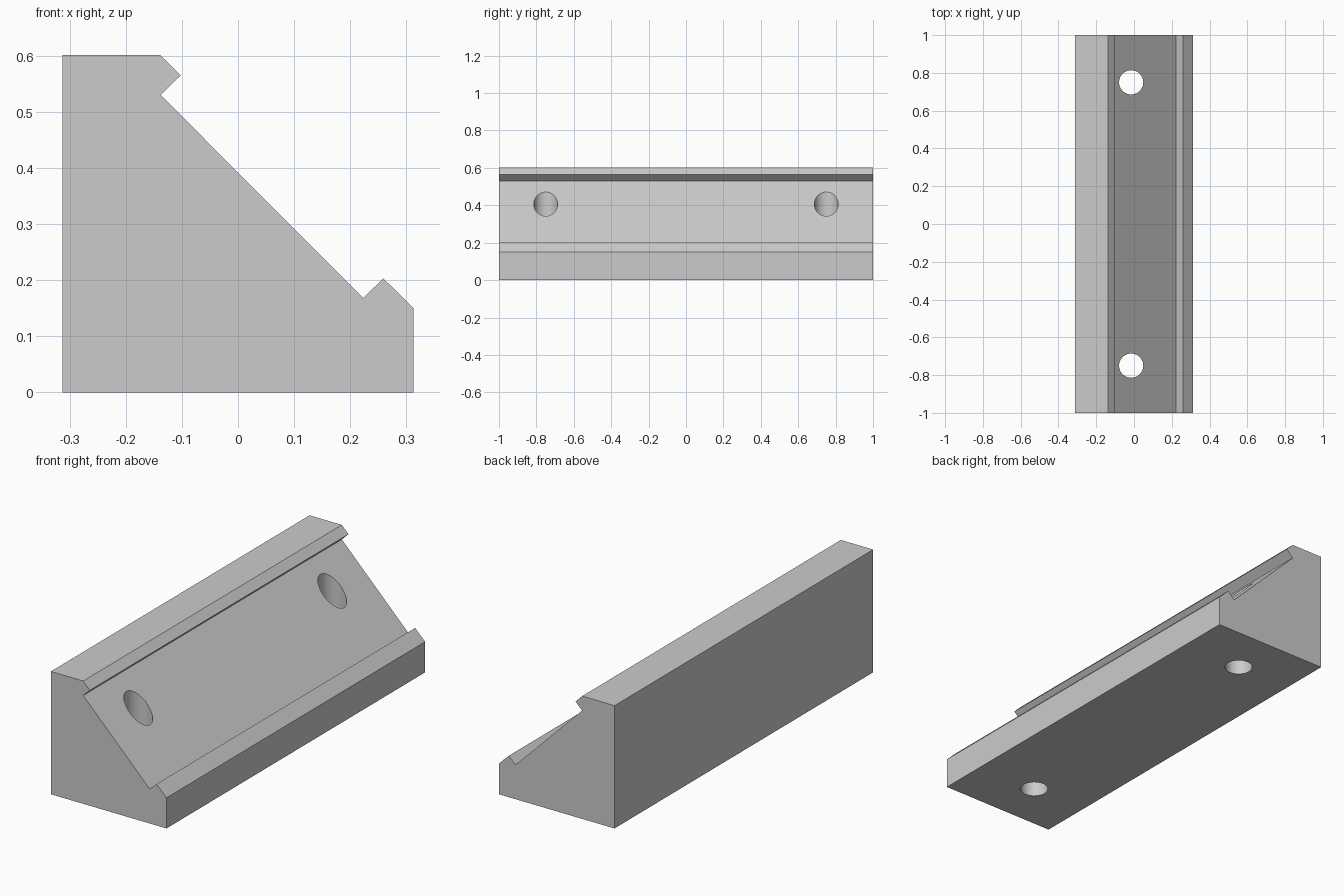
import bpy
import bmesh

cube = bpy.data.objects.get("Cube")
if cube:
    bpy.data.objects.remove(cube, do_unlink=True)

# Single grey material
grey = bpy.data.materials.new("light_grey")
grey.use_nodes = True
colour = (0.6, 0.6, 0.6, 1.0)
grey.diffuse_color = colour
grey.node_tree.nodes["Principled BSDF"].inputs["Base Color"].default_value = colour

HALF_LENGTH = 1.0
HOLE_X, HOLE_Y, HOLE_RADIUS = -0.015, 0.75, 0.064

# Cross-section in x, z: sloped seat between an upper hook and a lower lip
profile = [
    (-0.313, 0), (0.313, 0), (0.313, 0.15),
    (0.259, 0.203), (0.223, 0.168),
    (-0.138, 0.53), (-0.102, 0.565), (-0.138, 0.601),
    (-0.313, 0.601),
]


def extrude_profile(name, points):
    """Sweep an x, z outline along the full length in y."""
    bm = bmesh.new()
    face = bm.faces.new([bm.verts.new((x, -HALF_LENGTH, z)) for x, z in points])
    swept = bmesh.ops.extrude_face_region(bm, geom=[face], use_keep_orig=True)
    verts = [g for g in swept["geom"] if isinstance(g, bmesh.types.BMVert)]
    bmesh.ops.translate(bm, verts=verts, vec=(0, 2 * HALF_LENGTH, 0))
    bmesh.ops.recalc_face_normals(bm, faces=bm.faces)
    mesh = bpy.data.meshes.new(name)
    bm.to_mesh(mesh)
    bm.free()
    mesh.materials.append(grey)
    obj = bpy.data.objects.new(name, mesh)
    bpy.context.collection.objects.link(obj)
    return obj


def drill_hole(target, y):
    """Cut a vertical round hole right through the target."""
    bpy.ops.mesh.primitive_cylinder_add(
        vertices=64, radius=HOLE_RADIUS, depth=2, location=(HOLE_X, y, 0.3))
    cutter = bpy.context.object
    cutter.name = "hole_cutter"
    cutter.hide_render = True
    cutter.data.materials.append(grey)
    cut = target.modifiers.new("hole", 'BOOLEAN')
    cut.operation = 'DIFFERENCE'
    cut.solver = 'EXACT'
    cut.object = cutter
    select_only(target)
    bpy.ops.object.modifier_apply(modifier=cut.name)
    bpy.data.objects.remove(cutter, do_unlink=True)


def select_only(obj):
    bpy.ops.object.select_all(action='DESELECT')
    obj.select_set(True)
    bpy.context.view_layer.objects.active = obj


# Wedge block with two mounting holes
block = extrude_profile("wedge_block", profile)
for side in (-1, 1):
    drill_hole(block, side * HOLE_Y)

select_only(block)
bpy.ops.object.shade_smooth_by_angle(angle=0.5)
